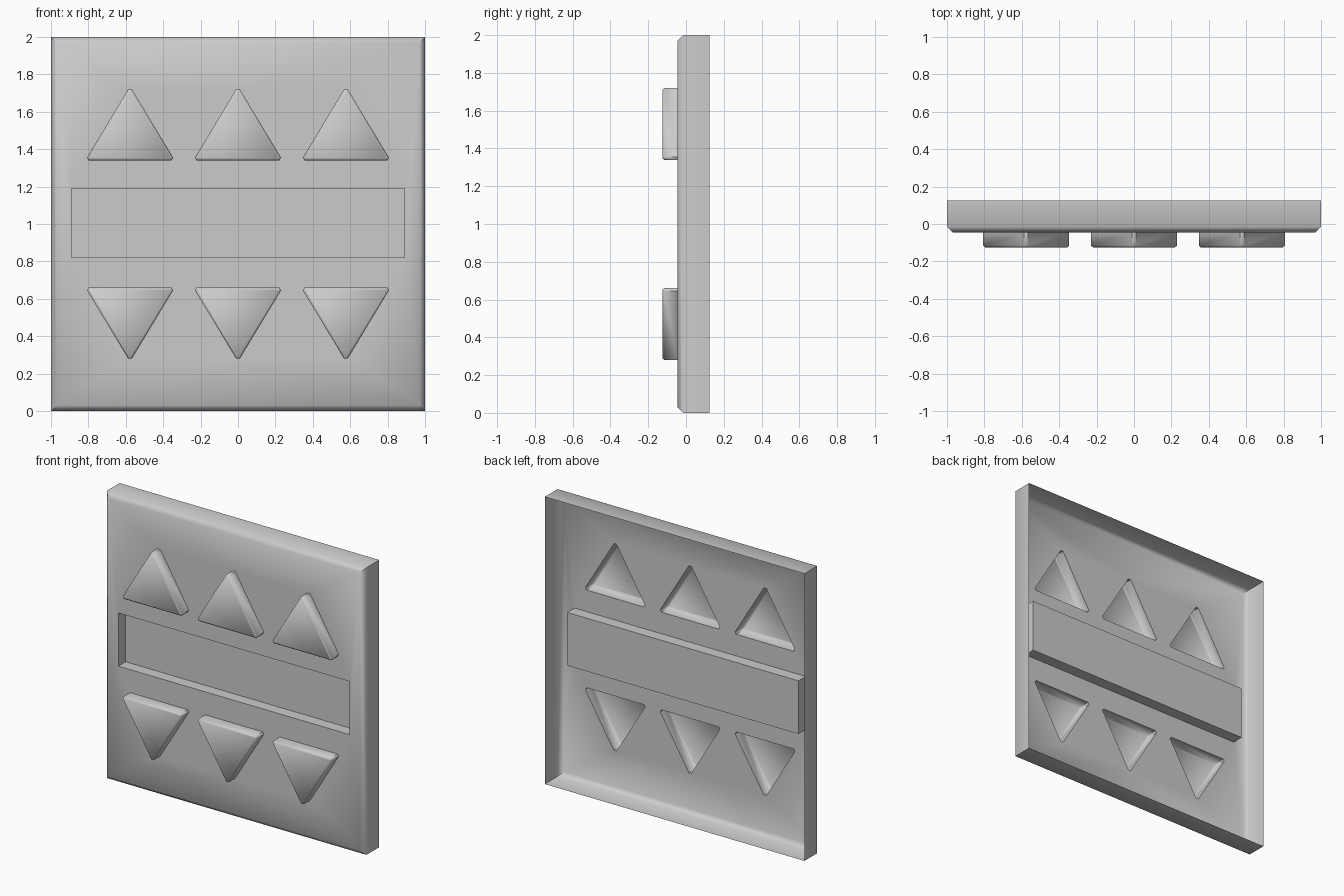
import bpy, bmesh, math

if "Cube" in bpy.data.objects:
    bpy.data.objects.remove(bpy.data.objects["Cube"])

FRONT, BACK, FLOOR, TIP = -0.045, 0.125, 0.035, -0.125


def rect(hx, z0, z1):
    return [(-hx, z0), (hx, z0), (hx, z1), (-hx, z1)]


def inset(pts, d):
    # move every edge of a counter-clockwise outline inward by d
    out = []
    for i, (x, z) in enumerate(pts):
        px, pz = pts[i - 1]
        nx, nz = pts[(i + 1) % len(pts)]
        a = math.atan2(z - pz, x - px) + math.pi / 2
        b = math.atan2(nz - z, nx - x) + math.pi / 2
        mx, mz = math.cos(a) + math.cos(b), math.sin(a) + math.sin(b)
        k = 2 * d / (mx * mx + mz * mz)
        out.append((x + mx * k, z + mz * k))
    return out


def shell(name, rings, holes=()):
    # open-backed shell: rings are (outline, y), the last one is capped
    bm = bmesh.new()

    def loop(pts, y):
        return [bm.verts.new((x, y, z)) for x, z in pts]

    loops = [loop(p, y) for p, y in rings]
    for a, b in zip(loops, loops[1:]):
        for i in range(len(a)):
            j = (i + 1) % len(a)
            bm.faces.new((a[i], a[j], b[j], b[i]))
    if holes:
        edges = []
        for l in [loops[-1]] + [loop(h, rings[-1][1]) for h in holes]:
            for i in range(len(l)):
                pair = (l[i - 1], l[i])
                edges.append(bm.edges.get(pair) or bm.edges.new(pair))
        bmesh.ops.triangle_fill(bm, use_beauty=True, edges=edges, normal=(0, -1, 0))
    else:
        bm.faces.new(loops[-1])
    bmesh.ops.recalc_face_normals(bm, faces=bm.faces)
    cap = max(bm.faces, key=lambda f: abs(f.normal.y))
    if cap.normal.y > 0:
        bmesh.ops.reverse_faces(bm, faces=bm.faces)
    me = bpy.data.meshes.new(name)
    bm.to_mesh(me)
    bm.free()
    ob = bpy.data.objects.new(name, me)
    bpy.context.collection.objects.link(ob)
    bpy.ops.object.select_all(action='DESELECT')
    ob.select_set(True)
    bpy.context.view_layer.objects.active = ob
    bpy.ops.object.shade_smooth_by_angle(angle=math.radians(50))
    return ob


# triangle outlines with clipped corners, mirrored about z = 1
base = [(-0.222, 1.34), (0.222, 1.34), (0.23, 1.355),
        (0.01, 1.72), (-0.01, 1.72), (-0.23, 1.355)]
triangles = []
for cx in (-0.577, 0, 0.577):
    triangles.append([(cx + x, z) for x, z in base])
    triangles.append([(cx + x, 2 - z) for x, z in reversed(base)])

slot = rect(0.89, 0.82, 1.19)
outer = rect(1, 0, 2)

# bevelled, open-backed panel with openings
shell("panel", [(outer, BACK), (outer, FRONT + 0.03), (inset(outer, 0.03), FRONT)],
      [slot] + triangles)

# sunken central tray
shell("recess_tray", [(slot, FRONT), (slot, FLOOR)])

# raised hollow triangles
for i, t in enumerate(triangles):
    shell(f"raised_triangle_{i + 1}",
          [(t, FRONT), (t, TIP + 0.01), (inset(t, 0.009), TIP)])
